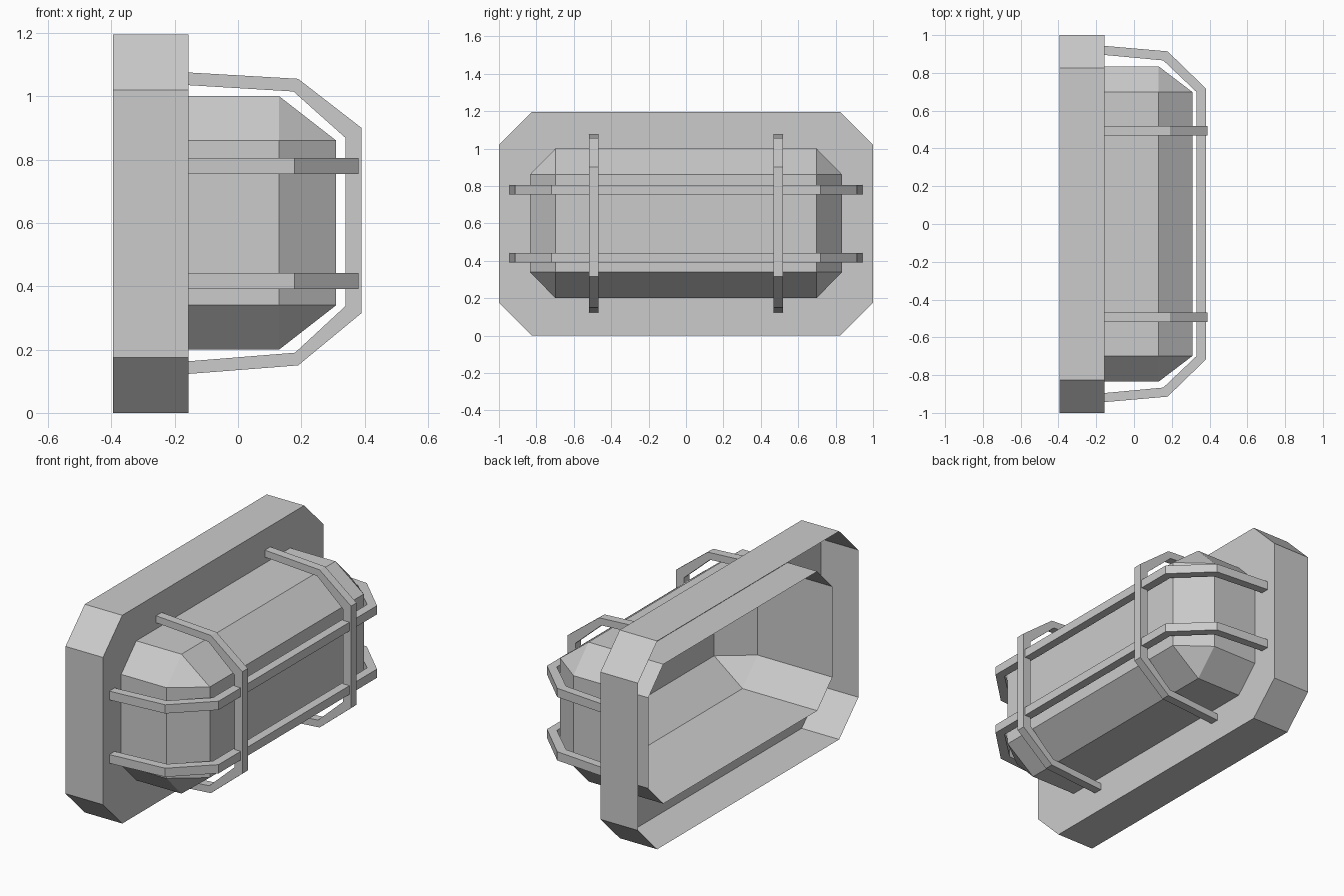
import bpy
import bmesh

if "Cube" in bpy.data.objects:
    bpy.data.objects.remove(bpy.data.objects["Cube"])


def octagon(x, y, z0, z1, cy, cz):
    """Chamfered rectangle in the YZ plane, counter-clockwise seen from +x."""
    return [(x, -y + cy, z0), (x, y - cy, z0), (x, y, z0 + cz), (x, y, z1 - cz),
            (x, y - cy, z1), (x, -y + cy, z1), (x, -y, z1 - cz), (x, -y, z0 + cz)]


def finish(name, bm):
    mesh = bpy.data.meshes.new(name)
    bm.to_mesh(mesh)
    bm.free()
    obj = bpy.data.objects.new(name, mesh)
    bpy.context.collection.objects.link(obj)
    return obj


def loft(name, rings, cap=None):
    """Skin successive rings; optionally close the last one."""
    bm = bmesh.new()
    rows = [[bm.verts.new(p) for p in ring] for ring in rings]
    for a, b in zip(rows, rows[1:]):
        for i in range(len(a)):
            j = (i + 1) % len(a)
            bm.faces.new((a[i], a[j], b[j], b[i]))
    if cap:
        bm.faces.new([rows[-1][i] for i in cap])
    bmesh.ops.remove_doubles(bm, verts=bm.verts, dist=0.0005)
    return finish(name, bm)


def bar(name, outer, inner, to_3d, lo, hi):
    """Bent flat bar: band between two paths, extruded from lo to hi."""
    bm = bmesh.new()
    o0, i0, o1, i1 = [[bm.verts.new(to_3d(p, w)) for p in path]
                      for w in (lo, hi) for path in (outer, inner)]
    n = len(outer)
    for k in range(n - 1):
        for a, b in ((o0, i0), (i1, o1), (o1, o0), (i0, i1)):
            bm.faces.new((a[k], a[k + 1], b[k + 1], b[k]))
    for k in (0, n - 1):
        bm.faces.new((o0[k], i0[k], i1[k], o1[k]))
    bmesh.ops.recalc_face_normals(bm, faces=bm.faces)
    return finish(name, bm)


BACK, PLATE = -0.395, -0.157

# Wall frame: open-backed octagonal rim with a front plate around the body
loft("wall_frame", [octagon(BACK, 1.0, 0, 1.195, 0.175, 0.175),
                    octagon(PLATE, 1.0, 0, 1.195, 0.175, 0.175),
                    octagon(PLATE, 0.835, 0.2, 1.0, 0.137, 0.14)])

# Lamp body: hollow shell, open at the back, tapering to a rectangular front
front = octagon(0.31, 0.698, 0.34, 0.86, 0, 0)
loft("body_shell", [octagon(x, 0.835, 0.2, 1.0, 0.137, 0.14) for x in (-0.345, PLATE, 0.13)]
     + [front], cap=(0, 1, 3, 5))

# Upright guard bars
up_outer = [(PLATE, 1.075), (0.19, 1.055), (0.39, 0.9), (0.39, 0.315), (0.19, 0.15), (PLATE, 0.123)]
up_inner = [(PLATE, 1.035), (0.175, 1.015), (0.34, 0.868), (0.34, 0.338), (0.18, 0.19), (PLATE, 0.163)]
for side, y in (("left", -0.493), ("right", 0.493)):
    bar("upright_guard_" + side, up_outer, up_inner,
        lambda p, w: (p[0], w, p[1]), y - 0.025, y + 0.025)

# Horizontal guard bars
def mirrored(half):
    return half + [(x, -y) for x, y in reversed(half)]

flat_outer = mirrored([(PLATE, 0.943), (0.178, 0.914), (0.38, 0.718)])
flat_inner = mirrored([(PLATE, 0.895), (0.155, 0.866), (0.33, 0.7)])
for level, z in (("lower", 0.416), ("upper", 0.78)):
    bar("horizontal_guard_" + level, flat_outer, flat_inner,
        lambda p, w: (p[0], p[1], w), z - 0.025, z + 0.025)
